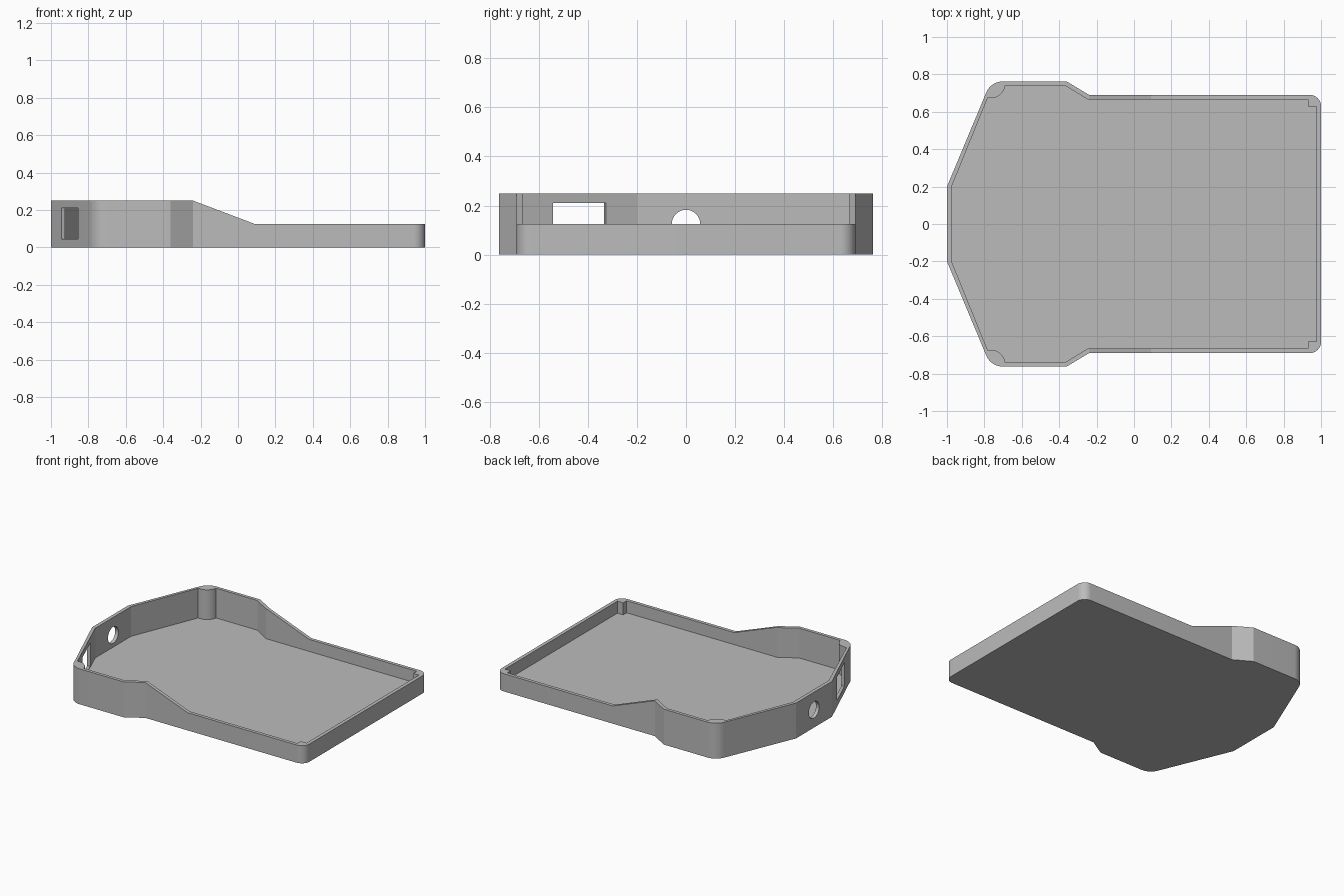
import bpy, bmesh, math
from mathutils import Vector, Matrix

cube = bpy.data.objects.get("Cube")
if cube:
    bpy.data.objects.remove(cube, do_unlink=True)

HEIGHT, LOW, FLOOR = 0.25, 0.125, 0.04

grey = bpy.data.materials.new("grey plastic")
grey.use_nodes = True
colour = (0.5, 0.5, 0.5, 1)
grey.diffuse_color = colour
grey.node_tree.nodes["Principled BSDF"].inputs["Base Color"].default_value = colour


def prism(name, points, offset):
    """Extrude a closed loop of 3D points along an offset."""
    bm = bmesh.new()
    face = bm.faces.new([bm.verts.new(p) for p in points])
    out = bmesh.ops.extrude_face_region(bm, geom=[face])
    moved = [v for v in out["geom"] if isinstance(v, bmesh.types.BMVert)]
    bmesh.ops.translate(bm, verts=moved, vec=offset)
    bmesh.ops.recalc_face_normals(bm, faces=bm.faces)
    mesh = bpy.data.meshes.new(name)
    bm.to_mesh(mesh)
    bm.free()
    mesh.materials.append(grey)
    obj = bpy.data.objects.new(name, mesh)
    bpy.context.collection.objects.link(obj)
    return obj


def arc(cx, cy, r, start, end, steps=12):
    angles = [math.radians(start + (end - start) * i / steps) for i in range(steps + 1)]
    return [(cx + r * math.cos(a), cy + r * math.sin(a)) for a in angles]


def mirrored(half, z):
    """Close a half outline by mirroring it across the centre line."""
    loop = half + [(x, -y) for x, y in reversed(half)]
    return [(x, y, z) for x, y in loop]


def cut(body, cutter):
    cutter.hide_render = True
    mod = body.modifiers.new(cutter.name, 'BOOLEAN')
    mod.operation, mod.solver, mod.object = 'DIFFERENCE', 'EXACT', cutter
    bpy.ops.object.modifier_apply(modifier=mod.name)
    bpy.data.objects.remove(cutter, do_unlink=True)


# Outer body with rounded corners
outer = [(-1, 0.2)] + arc(-0.702, 0.667, 0.095, 158, 90)
outer += [(-0.36, 0.762), (-0.24, 0.69)] + arc(0.94, 0.63, 0.06, 90, 0)
tray = prism("tray_shell", mirrored(outer, 0), (0, 0, HEIGHT))
bpy.ops.object.select_all(action='DESELECT')
bpy.context.view_layer.objects.active = tray
tray.select_set(True)

# Cavity, leaving round posts at the tall corners and square ones at the low corners
inner = [(-0.975, 0.2), (-0.783, 0.673)] + arc(-0.765, 0.75, 0.077, 270, 352)
inner += [(-0.367, 0.739), (-0.247, 0.666), (0.93, 0.666), (0.93, 0.628), (0.975, 0.628)]
cut(tray, prism("cavity_cutter", mirrored(inner, FLOOR), (0, 0, 0.4)))

# Rim slopes down to the low side walls
slope = [(-0.24, HEIGHT), (0.09, LOW), (1.2, LOW), (1.2, 0.4), (-0.24, 0.4)]
cut(tray, prism("slope_cutter", [(x, -1, z) for x, z in slope], (0, 2, 0)))

# Round cable hole in the end wall
ring = arc(0, LOW, 0.058, 0, 345, 23)
cut(tray, prism("round_hole_cutter", [(-1.1, y, z) for y, z in ring], (0.2, 0, 0)))

# Rectangular port square to the slanted wall
inward = Vector((0.926, 0.378, 0))
near, far = Vector((-0.945, -0.335, 0)), Vector((-0.857, -0.55, 0))
port = [p + Vector((0, 0, z)) - inward * 0.05
        for p, z in ((near, 0.045), (far, 0.045), (far, 0.21), (near, 0.21))]
cut(tray, prism("port_cutter", port, inward * 0.12))

bpy.ops.object.shade_smooth_by_angle(angle=math.radians(20))
